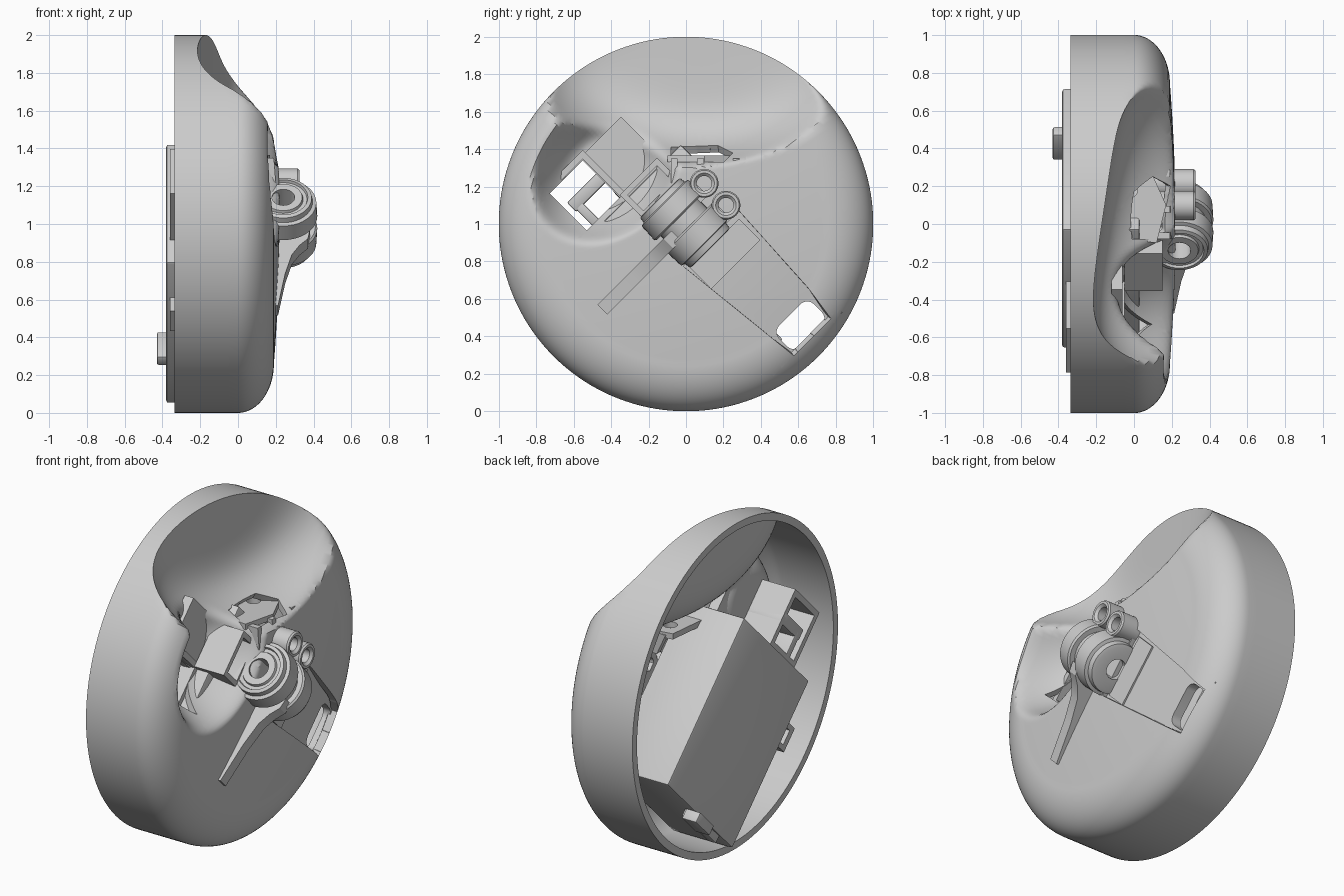
import bpy, bmesh, math
from mathutils import Matrix, Vector

if "Cube" in bpy.data.objects:
    bpy.data.objects.remove(bpy.data.objects["Cube"])

S = math.sqrt(0.5)
# Tilted mechanism frame: local X = u (down the pocket), Y = v (across), Z = world x (outward)
F = Matrix(((0, 0, 1, 0), (S, S, 0, 0), (-S, S, 0, 1), (0, 0, 0, 1)))
W = Matrix.Identity(4)


def finish(bm, name, mat=None, angle=30, recalc=True):
    if mat is not None:
        bmesh.ops.transform(bm, matrix=mat, verts=bm.verts)
    if recalc:
        bmesh.ops.recalc_face_normals(bm, faces=bm.faces)
    me = bpy.data.meshes.new(name)
    bm.to_mesh(me)
    bm.free()
    ob = bpy.data.objects.new(name, me)
    bpy.context.collection.objects.link(ob)
    smooth(ob, angle)
    return ob


def activate(ob):
    bpy.ops.object.select_all(action='DESELECT')
    ob.select_set(True)
    bpy.context.view_layer.objects.active = ob


def smooth(ob, angle=30):
    activate(ob)
    bpy.ops.object.shade_smooth_by_angle(angle=math.radians(angle))


def box(name, u, v, x, bevel=0, mat=F):
    bm = bmesh.new()
    c = [(a + b) / 2 for a, b in (u, v, x)]
    d = [b - a for a, b in (u, v, x)]
    bmesh.ops.create_cube(bm, size=1, matrix=Matrix.Translation(c) @ Matrix.Diagonal((*d, 1)))
    if bevel:
        bmesh.ops.bevel(bm, geom=bm.edges[:], offset=bevel, segments=2, affect='EDGES', profile=0.5)
    return finish(bm, name, mat)


def prism(name, pts, lo, hi, place, mat=F):
    """Extrude a closed outline; place(a, b, t) maps outline + depth to a point."""
    bm = bmesh.new()
    a = [bm.verts.new(place(p, q, lo)) for p, q in pts]
    b = [bm.verts.new(place(p, q, hi)) for p, q in pts]
    n = len(pts)
    bm.faces.new(a)
    bm.faces.new(b[::-1])
    for i in range(n):
        bm.faces.new((a[i], b[i], b[(i + 1) % n], a[(i + 1) % n]))
    return finish(bm, name, mat)


def lathe(name, prof, place, mat=F, seg=40):
    """Closed (axial, radius) profile spun round; place(t, p, q) orients the axis."""
    bm = bmesh.new()
    rings = [[bm.verts.new(place(t, r * math.cos(k * math.tau / seg), r * math.sin(k * math.tau / seg)))
              for k in range(seg)] for t, r in prof]
    for i in range(len(rings)):
        A, B = rings[i], rings[(i + 1) % len(rings)]
        for k in range(seg):
            m = (k + 1) % seg
            bm.faces.new((A[k], A[m], B[m], B[k]))
    return finish(bm, name, mat)


def cut(ob, cutter):
    cutter.hide_render = True
    activate(ob)
    m = ob.modifiers.new('cut', 'BOOLEAN')
    m.operation, m.solver, m.object = 'DIFFERENCE', 'EXACT', cutter
    bpy.ops.object.modifier_apply(modifier=m.name)
    bpy.data.objects.remove(cutter)
    smooth(ob)


def punch(bm, pts):
    """Cut a convex counter-clockwise (y, z) outline through the thin sheet along x."""
    pts = [Vector((0, *p)) for p in pts]
    c = sum(pts, Vector()) / len(pts)
    reach = max((p - c).length for p in pts) + 0.05
    sides = [(p, Vector((0, q.z - p.z, p.y - q.y)).normalized()) for p, q in zip(pts, pts[1:] + pts[:1])]

    def near(f):
        m = f.calc_center_median()
        return m.x > -0.3 and math.hypot(m.y - c.y, m.z - c.z) < reach
    for p, n in sides:
        fs = [f for f in bm.faces if near(f)]
        geom = fs + list({e for f in fs for e in f.edges}) + list({v for f in fs for v in f.verts})
        bmesh.ops.bisect_plane(bm, geom=geom, plane_co=p, plane_no=n, dist=1e-5)
    gone = [f for f in bm.faces if near(f) and all((f.calc_center_median() - p).dot(n) < 0 for p, n in sides)]
    bmesh.ops.delete(bm, geom=gone, context='FACES')


def rounded(u0, u1, v0, v1, r):
    pts = []
    for k, (cu, cv) in enumerate(((u1 - r, v1 - r), (u0 + r, v1 - r), (u0 + r, v0 + r), (u1 - r, v0 + r))):
        for j in range(6):
            a = (k + j / 5) * math.pi / 2
            pts.append((cu + r * math.cos(a), cv + r * math.sin(a)))
    return pts


def smin(a, b, k):
    h = max(k - abs(a - b), 0) / k
    return min(a, b) - h * h * k / 4


# --- domed shell with scooped spout and side recess ---
def scoop(y, z):
    e = math.hypot((y - 0.08) / 0.9, (z - 1.9) / 0.58)
    main = -0.17 + 0.15 * y + 0.36 * e ** 5
    u, v = S * (y - z + 1), S * (y + z - 1)
    e2 = math.hypot((u + 0.52) / 0.35, (v + 0.1) / 0.43)
    side = -0.09 + 0.3 * max(0, (e2 - 0.4) / 0.6) ** 1.7
    return smin(main, side, 0.1)


SEG, WALL, CORNER, DISC = 192, 6, 18, 44
bm = bmesh.new()
rings = []
for i in range(WALL + CORNER + DISC):
    ring = []
    for j in range(SEG):
        a = j * math.tau / SEG
        if i <= WALL:
            r = 1
            top = smin(0, scoop(math.cos(a), 1 + math.sin(a)), 0.04)
            x = -0.335 + (top + 0.335) * i / WALL
        else:
            if i <= WALL + CORNER:
                t = (i - WALL) / CORNER * math.pi / 2
                r, x = 0.74 + 0.26 * math.cos(t), 0.19 * math.sin(t)
            else:
                r = 0.74 * (1 - (i - WALL - CORNER) / DISC)
                x = 0.19 + 0.03 * (1 - (r / 0.74) ** 2)
            x = smin(x, scoop(r * math.cos(a), 1 + r * math.sin(a)), 0.06)
        ring.append(bm.verts.new((x, r * math.cos(a), 1 + r * math.sin(a))))
    rings.append(ring)
for A, B in zip(rings, rings[1:]):
    for j in range(SEG):
        m = (j + 1) % SEG
        bm.faces.new((A[j], A[m], B[m], B[j]))
centre = bm.verts.new((0.22, 0, 1))
for j in range(SEG):
    bm.faces.new((rings[-1][j], rings[-1][(j + 1) % SEG], centre))
# openings: pocket, latch hole, slot in the scoop wall
for outline in ([(0.15, -0.17), (0.905, -0.09), (0.905, 0.19), (0.7, 0.22), (0.15, 0.25)],
                [(-0.63, -0.40), (-0.35, -0.40), (-0.35, -0.15), (-0.63, -0.15)]):
    punch(bm, [(S * (u + v), 1 + S * (v - u)) for u, v in outline])
punch(bm, [(-0.08, 1.33), (0.2, 1.33), (0.25, 1.38), (0.17, 1.42), (-0.08, 1.41)])
outer_count = len(bm.verts)
shell = finish(bm, 'domed_shell', recalc=False)
sol = shell.modifiers.new('wall', 'SOLIDIFY')
sol.thickness, sol.offset = 0.045, -1
activate(shell)
bpy.ops.object.modifier_apply(modifier=sol.name)
# keep the inner skin inside the outer wall at the sharp lip
for vert in shell.data.vertices[outer_count:]:
    r = math.hypot(vert.co.y, vert.co.z - 1)
    if r > 0.96:
        vert.co.y *= 0.96 / r
        vert.co.z = 1 + (vert.co.z - 1) * 0.96 / r
smooth(shell)

flat = lambda a, b, t: (a, b, t)

# --- sloping pocket floor with rounded window ---
floor = prism('pocket_floor', [(0.12, 0.19), (0.36, 0.19), (0.74, 0.13), (0.925, 0.105), (0.925, 0.06), (0.12, 0.1)],
              -0.175, 0.255, lambda a, b, t: (a, t, b))
window = rounded(0.735, 0.895, -0.08, 0.18, 0.05)
cut(floor, prism('window_cutter', window, -0.5, 0.5, flat))

# --- main housing box behind the shell ---
box('housing_box', (-0.32, 0.735), (-0.61, 0.28), (-0.38, 0.03), 0.012)
box('end_latch', (0.735, 0.80), (-0.26, -0.07), (-0.43, -0.33), 0.01)
box('end_bar', (0.72, 0.78), (-0.45, -0.09), (-0.37, -0.31), 0.01)
for k in (-0.06, 0.06):
    box('side_tab', (0.0 + k, 0.03 + k), (-0.69, -0.6), (-0.36, -0.28))
box('side_tab_bridge', (-0.06, 0.09), (-0.71, -0.67), (-0.36, -0.28))

# --- recess panel and latch frame ---
box('recess_panel', (-0.65, -0.3), (-0.14, 0.16), (-0.12, -0.06))
frame = box('latch_frame', (-0.67, -0.31), (-0.44, -0.11), (-0.36, -0.05))
cut(frame, box('frame_cutter', (-0.635, -0.35), (-0.405, -0.145), (-0.6, 0.3)))
box('latch_tongue', (-0.53, -0.46), (-0.37, -0.11), (-0.36, -0.1), 0.01)
box('latch_hook', (-0.5, -0.33), (-0.36, -0.31), (-0.36, -0.1), 0.01)

# --- socket beside the hub ---
socket = box('hub_socket', (-0.36, -0.16), (-0.14, 0.14), (-0.05, 0.15))
cut(socket, box('socket_cutter', (-0.33, -0.21), (-0.11, 0.11), (0.02, 0.4)))

# --- pivot hub: two grooved rollers with a bore ---
hub = [(-0.2, 0.06), (-0.2, 0.1), (-0.185, 0.105), (-0.185, 0.125), (-0.2, 0.13), (-0.195, 0.15),
       (-0.165, 0.155), (-0.16, 0.175), (-0.06, 0.18), (-0.05, 0.17), (-0.05, 0.14), (0.02, 0.14),
       (0.02, 0.17), (0.03, 0.18), (0.14, 0.175), (0.145, 0.155), (0.18, 0.15), (0.185, 0.13), (0.185, 0.06)]
lathe('pivot_hub', hub, lambda t, p, q: (t, p, 0.24 + q))
box('hub_base', (-0.16, 0.18), (-0.16, 0.16), (0.05, 0.19))
box('hub_bridge', (0.18, 0.34), (-0.15, 0.22), (0.1, 0.2))

# --- twin screw bosses ---
boss = [(0.1, 0.04), (0.31, 0.04), (0.325, 0.055), (0.325, 0.07), (0.315, 0.077), (0.1, 0.077)]
for u in (-0.085, 0.08):
    lathe('screw_boss', boss, lambda t, p, q, u=u: (u + p, 0.222 + q, t), seg=28)
    box('boss_web', (u - 0.06, u + 0.06), (0.08, 0.19), (0.1, 0.27))

# --- tapering fin running down from the hub ---
prism('hub_fin', [(-0.08, 0.38), (-0.14, 0.37), (-0.19, 0.325), (-0.26, 0.285), (-0.4, 0.25),
                  (-0.64, 0.212), (-0.64, 0.15), (-0.08, 0.15)], -0.03, 0.045, lambda a, b, t: (t, a, b))

# --- bracket in the scoop wall: drilled ledge and ribs ---
ledge = prism('bracket_ledge', [(-0.13, 0.0), (-0.1, 0.27), (0.08, 0.3), (0.17, 0.1), (0.12, -0.1), (-0.05, -0.08)],
              1.33, 1.365, flat, W)
cut(ledge, prism('drill_cutter', rounded(-0.06, 0.02, 0.14, 0.22, 0.04), 1.2, 1.5, flat, W))
for y in (-0.08, 0.06, 0.25):
    prism('bracket_rib', [(-0.06, 1.35), (0.19, 1.35), (0.2, 1.22), (0.0, 1.22)],
          y, y + 0.035, lambda a, b, t: (a, t, b), W)
